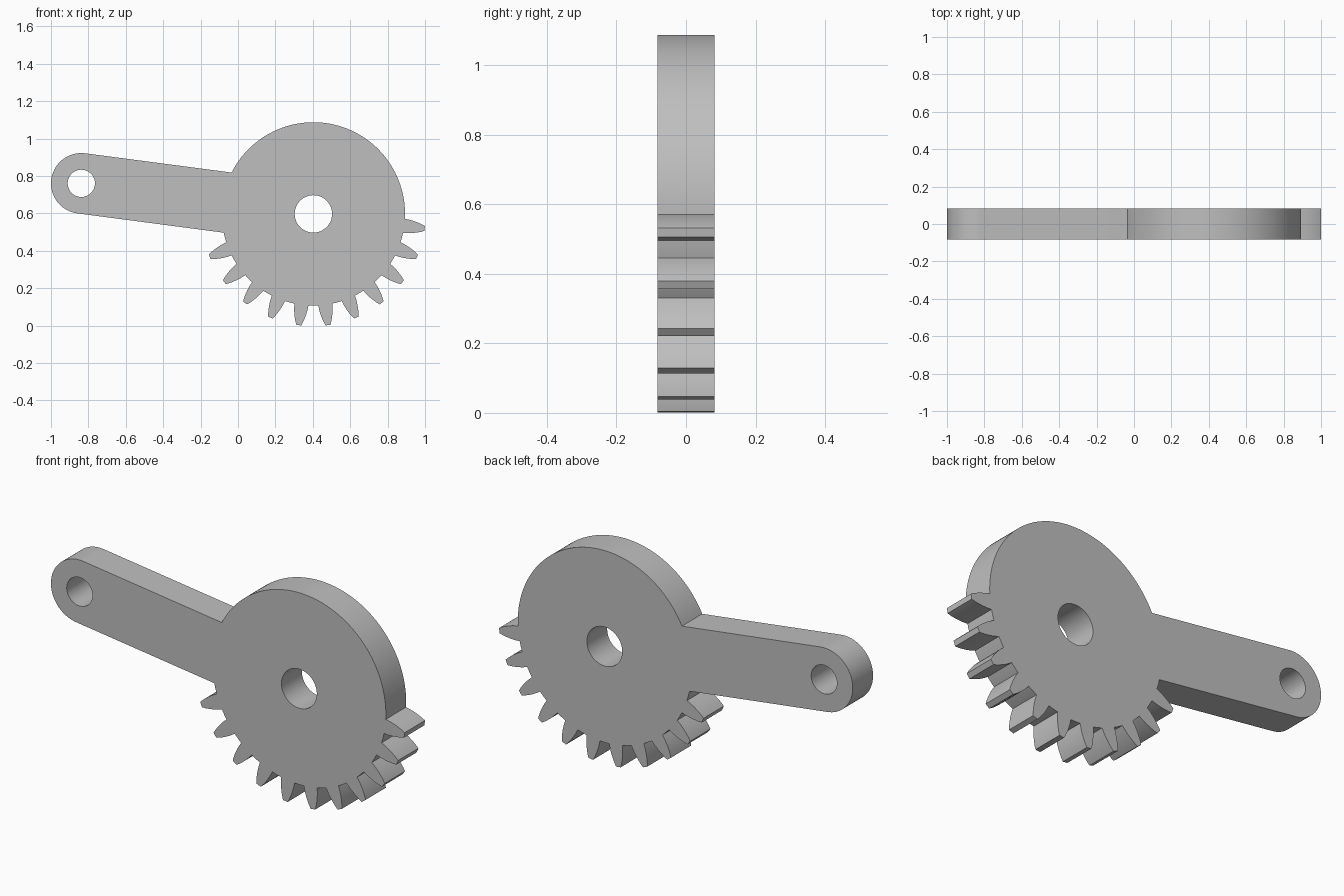
import bpy, bmesh
from math import sin, cos, asin, radians, degrees, pi
from mathutils import Vector, Matrix

cube = bpy.data.objects.get("Cube")
if cube:
    bpy.data.objects.remove(cube)

HUB = Vector((0.403, 0, 0.597))
HUB_R, HUB_HOLE = 0.49, 0.1
ARM_LEN, ARM_R, ARM_HOLE = 1.2515, 0.162, 0.073
DEPTH = 0.164
PITCH, TOOTH_COUNT = 15, 11
# Tooth flank from root to tip: radius, half width
FLANK = [(0.49, 0.038), (0.515, 0.036), (0.54, 0.032), (0.562, 0.0265),
         (0.582, 0.0205), (0.6, 0.013)]


def arc(radius, start, end, steps, cx=0.0):
    """Points on an arc, angles in degrees."""
    angles = [radians(start + (end - start) * i / steps) for i in range(steps + 1)]
    return [(cx + radius * cos(a), radius * sin(a)) for a in angles]


def tooth(angle):
    """Tooth outline, walked counter-clockwise."""
    sides = [(r, -w) for r, w in FLANK] + [(r, w) for r, w in reversed(FLANK)]
    points = []
    for r, w in sides:
        a = radians(angle) + asin(w / r)
        points.append((r * cos(a), r * sin(a)))
    return points


# Outline with the arm along local -x: teeth, plain rim, rounded arm
half_tooth = degrees(asin(FLANK[0][1] / HUB_R))
meet = 180 - degrees(asin(ARM_R / HUB_R))
outline = []
rim_start = -meet
for k in reversed(range(TOOTH_COUNT)):
    angle = -PITCH * k
    outline += arc(HUB_R, rim_start, angle - half_tooth, 4)[:-1]
    outline += tooth(angle)
    rim_start = angle + half_tooth
outline += arc(HUB_R, rim_start, meet, 72)[1:]
outline += arc(ARM_R, 90, 270, 40, -ARM_LEN)

loops = [outline,
         arc(HUB_HOLE, 0, 360, 48)[:-1],
         arc(ARM_HOLE, 0, 360, 40, -ARM_LEN)[:-1]]

# Fill the outline around its two bores and extrude it
bm = bmesh.new()
for points in loops:
    verts = [bm.verts.new((x, -DEPTH / 2, z)) for x, z in points]
    for a, b in zip(verts, verts[1:] + verts[:1]):
        bm.edges.new((a, b))
bmesh.ops.triangle_fill(bm, use_beauty=True, edges=bm.edges[:], normal=(0, -1, 0))
extruded = bmesh.ops.extrude_face_region(bm, geom=bm.faces[:], use_keep_orig=True)
bmesh.ops.translate(bm, vec=(0, DEPTH, 0),
                    verts=[g for g in extruded["geom"] if isinstance(g, bmesh.types.BMVert)])
bmesh.ops.recalc_face_normals(bm, faces=bm.faces[:])

# Tilt the arm up and move the hub into place
bm.transform(Matrix.Translation(HUB) @ Matrix.Rotation(radians(PITCH / 2), 4, 'Y'))

mesh = bpy.data.meshes.new("gear_lever")
bm.to_mesh(mesh)
bm.free()
lever = bpy.data.objects.new("gear_lever", mesh)
bpy.context.collection.objects.link(lever)

# Plain grey metal
grey = bpy.data.materials.new("plain_grey")
grey.use_nodes = True
colour = (0.52, 0.52, 0.52, 1)
grey.diffuse_color = colour
grey.node_tree.nodes["Principled BSDF"].inputs["Base Color"].default_value = colour
mesh.materials.append(grey)

bpy.ops.object.select_all(action='DESELECT')
lever.select_set(True)
bpy.context.view_layer.objects.active = lever
bpy.ops.object.shade_smooth_by_angle(angle=radians(20))
